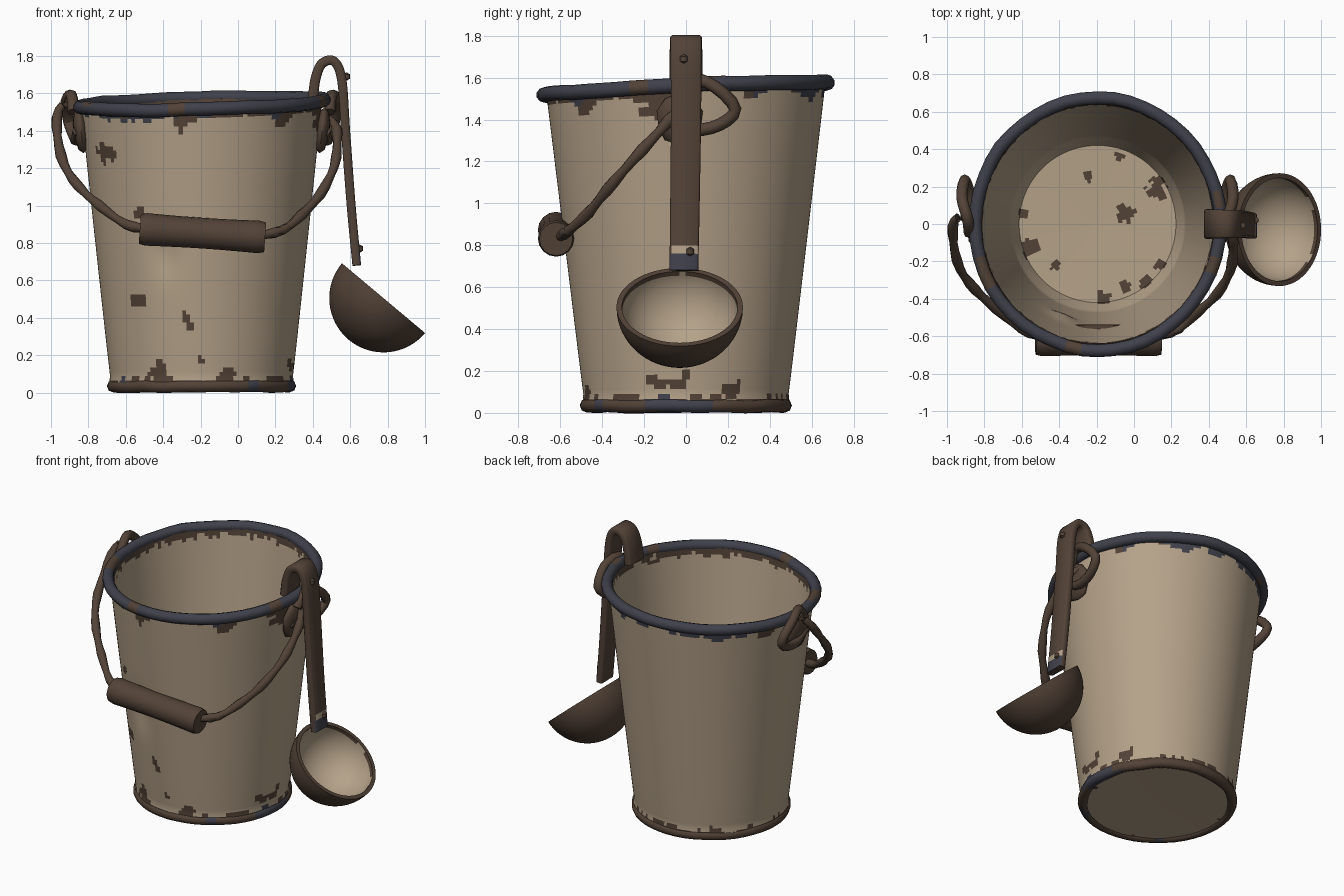
import bpy, bmesh
from math import sin, cos, pi, radians, hypot, exp
from mathutils import Vector, Matrix, noise

old = bpy.data.objects.get("Cube")
if old:
    bpy.data.objects.remove(old)


def material(name, rgb):
    m = bpy.data.materials.new(name)
    m.use_nodes = True
    m.diffuse_color = (*rgb, 1)
    bsdf = m.node_tree.nodes["Principled BSDF"]
    bsdf.inputs["Base Color"].default_value = (*rgb, 1)
    bsdf.inputs["Roughness"].default_value = 0.8
    return m


CREAM, RUST, BLUE = range(3)
MATS = [material("cream enamel", (0.46, 0.36, 0.25)),
        material("rusty brown", (0.085, 0.055, 0.038)),
        material("dark blue enamel", (0.05, 0.052, 0.07))]
CX = -0.195  # bucket axis


def rough(p, freq=9.0):
    return noise.noise(Vector(p) * freq)


def skin(name, rings, rule, closed=False, xf=None, angle=50):
    """Bridge a list of point rings into one solid, coloured by rule(centre, normal)."""
    bm = bmesh.new()
    vs = [[bm.verts.new(p) for p in ring] for ring in rings]
    count = len(vs[0])
    for i in range(len(vs) if closed else len(vs) - 1):
        a, b = vs[i], vs[(i + 1) % len(vs)]
        for j in range(count):
            k = (j + 1) % count
            bm.faces.new((a[j], a[k], b[k], b[j]))
    if not closed:
        bm.faces.new(vs[0])
        bm.faces.new(vs[-1])
    bmesh.ops.remove_doubles(bm, verts=bm.verts, dist=1e-5)
    bmesh.ops.recalc_face_normals(bm, faces=bm.faces)
    for f in bm.faces:
        f.material_index = rule(f.calc_center_median(), f.normal)
        f.smooth = True
    if xf:
        bm.transform(xf)
    me = bpy.data.meshes.new(name)
    bm.to_mesh(me)
    bm.free()
    for m in MATS:
        me.materials.append(m)
    me.set_sharp_from_angle(angle=radians(angle))
    ob = bpy.data.objects.new(name, me)
    bpy.context.collection.objects.link(ob)
    return ob


def lathe(name, profile, segs, step, rule, shape=lambda p: p, **kw):
    rows = [profile[0]]
    for (r0, z0), (r1, z1) in zip(profile, profile[1:]):
        n = max(1, round(hypot(r1 - r0, z1 - z0) / step))
        rows += [(r0 + (r1 - r0) * k / n, z0 + (z1 - z0) * k / n) for k in range(1, n + 1)]
    rings = [[shape(Vector((r * cos(2 * pi * j / segs), r * sin(2 * pi * j / segs), z)))
              for j in range(segs)] for r, z in rows if r > 0]
    return skin(name, rings, rule, **kw)


def smooth_path(pts, n=4):
    pts = [Vector(p) for p in pts]
    ext = [2 * pts[0] - pts[1]] + pts + [2 * pts[-1] - pts[-2]]
    out = []
    for a, b, c, d in zip(ext, ext[1:], ext[2:], ext[3:]):
        for k in range(n):
            t = k / n
            out.append(0.5 * (2 * b + (c - a) * t + (2 * a - 5 * b + 4 * c - d) * t ** 2
                              + (3 * b - a - 3 * c + d) * t ** 3))
    return out + [pts[-1]]


def sweep(name, path, section, up, rule=lambda c, n: RUST, closed=False, scale=lambda t: 1):
    rings, n = [], len(path)
    for i, p in enumerate(path):
        nxt = path[(i + 1) % n] if closed else path[min(i + 1, n - 1)]
        t = (nxt - path[i - 1 if closed else max(i - 1, 0)]).normalized()
        side = (up - t * up.dot(t)).normalized()
        other = t.cross(side)
        s = scale(i / (n - 1))
        rings.append([p + (side * u + other * v) * s for u, v in section])
    return skin(name, rings, rule, closed)


def circle(r, n=8):
    return [(r * cos(2 * pi * k / n), r * sin(2 * pi * k / n)) for k in range(n)]


def tilt(p):
    """Lean the mouth of the bucket and move the shape onto the bucket axis."""
    lift = p.z / 1.54 * (0.045 * p.y + 0.025 * p.x)
    return Vector((CX + p.x * (1 - 0.02 * p.z), p.y, p.z + lift))


# Bucket body: one thin-walled solid with a dent and chipped enamel
def body_shape(p):
    q = tilt(p)
    if p.y < 0 and p.z > 0.05:
        q.y += 0.025 * exp(-((q.x + 0.38) / 0.07) ** 2 - ((q.z - 0.74) / 0.13) ** 2)
    return q


FRONT = [(-0.71, 1.28, .05), (-0.3, 1.45, .05), (-0.53, .49, .045), (-0.28, .4, .02),
         (-0.25, .36, .02), (-0.2, .18, .02), (-0.53, .96, .03), (-0.42, .11, .05),
         (-0.04, .09, .04), (0.29, .14, .02)]
SIDE = [(-0.15, .15, .04), (0, .19, .02), (0.22, .09, .05), (-0.13, 1.47, .07)]
FLOOR = [(-0.05, .06, .05), (.12, .19, .05), (-.55, -.12, .05), (-.42, -.22, .03),
         (-.16, -.4, .04), (-.04, -.33, .04), (.07, -.31, .03), (.14, -.22, .03),
         (-.24, .25, .025), (-.08, .36, .03), (-.59, .05, .03)]


def spotted(spots, a, b, wobble):
    return any(hypot(a - u, b - v) < s * (1 + 0.9 * wobble) for u, v, s in spots)


def body_rule(c, n):
    w, w2 = rough(c, 22), rough(c, 6)
    r = hypot(c.x - CX, c.y)
    if n.z < -0.7:
        return RUST if r > 0.45 + 0.03 * w else CREAM
    top = c.z - 0.045 * c.y - 0.025 * (c.x - CX)
    if n.x * (c.x - CX) + n.y * c.y < 0 or n.z > 0.5:
        if c.z < 0.12:
            return RUST if spotted(FLOOR, c.x, c.y, w) else CREAM
        return RUST if top > 1.5 + 0.05 * w else CREAM
    if c.z < 0.065 + 0.04 * max(0, w2) + 0.04 * w:
        return BLUE if w2 < -0.35 else RUST
    if top > 1.49 - 0.08 * w2 + 0.03 * w:
        return BLUE if rough(c, 4) > 0 else RUST
    chips = spotted(FRONT, c.x, c.z, w) if c.y < 0 else False
    chips = chips or (c.x > 0 and spotted(SIDE, c.y, c.z, w))
    return RUST if chips else CREAM


lathe("bucket_body", [(.001, .02), (.47, .015), (.495, .04), (.49, .09), (.51, .25),
                      (.665, 1.54), (.64, 1.54), (.47, .22), (.42, .1), (.001, .09)],
      160, 0.022, body_rule, body_shape)


# Rolled rim and worn foot ring
def hoop(name, r, z, tube, sides, rule):
    path = []
    for k in range(48):
        a = 2 * pi * k / 48
        wob = 0.008 * rough((cos(a), sin(a), z), 3)
        path.append(tilt(Vector(((r + wob) * cos(a), (r + wob) * sin(a), z + wob))))
    sweep(name, path, circle(tube, sides), Vector((0, 0, 1)), rule, closed=True)


hoop("rolled_rim", .675, 1.545, .036, 10, lambda c, n: RUST if rough(c, 8) > .45 else BLUE)
hoop("foot_ring", .472, .035, .034, 8, lambda c, n: BLUE if rough(c, 5) < -.4 else RUST)

# Carrying wire: two arms meeting a wooden grip
Y, Z = Vector((0, 1, 0)), Vector((0, 0, 1))
X = Vector((1, 0, 0))
ARMS = {"right": [(-.89, .04, 1.55), (-.96, .02, 1.51), (-.965, -.1, 1.37), (-.93, -.24, 1.22),
                  (-.85, -.35, 1.1), (-.74, -.45, 1.0), (-.6, -.56, .9), (-.48, -.61, .875)],
        "left": [(.46, .02, 1.47), (.52, -.05, 1.43), (.53, -.13, 1.34), (.515, -.25, 1.21),
                 (.44, -.38, 1.06), (.34, -.47, .95), (.24, -.56, .87), (.1, -.61, .835)]}
for side, pts in ARMS.items():
    sweep(side + "_handle_wire", smooth_path(pts, 3), circle(.026), Vector((1, .3, .6)),
          scale=lambda t: 1 + 0.15 * sin(t * 37))
a, b = Vector((-.525, -.62, .875)), Vector((.145, -.62, .83))
sweep("handle_grip", [a.lerp(b, t / 20) for t in range(21)], circle(.088, 16), Y,
      scale=lambda t: (0.9 if t in (0, 1) else 1) - 0.07 * sin(pi * t))

# Ears: a bent loop and a backing boss on each side
EAR = [(.49, -.05, 1.5), (.5, .03, 1.59), (.53, .14, 1.555), (.515, .235, 1.45),
       (.49, .16, 1.375), (.475, .03, 1.35), (.465, -.09, 1.4)]
for side, flip in (("left", 1), ("right", -1)):
    def place(p):
        return Vector((CX + flip * (p[0] - CX), p[1], p[2]))
    sweep(side + "_ear_loop", smooth_path([place(p) for p in EAR], 3), circle(.03), X)
    boss = Matrix.Translation(place((.45, -.03, 1.4))) @ Matrix.Rotation(flip * .12, 4, "Y")
    lathe(side + "_ear_boss", [(.001, -.12), (.07, -.1), (.1, -.04), (.11, .04), (.07, .1),
                               (.001, .13)], 16, 1, lambda c, n: RUST,
          lambda p: Vector((p.x * .36, p.y, p.z)), xf=boss)

# Ladle: hooked flat strap
HOOK = [(.4, 0, 1.57), (.415, 0, 1.68), (.45, 0, 1.76), (.515, 0, 1.77), (.555, 0, 1.67),
        (.575, 0, 1.4), (.605, -.005, 1.0), (.635, -.01, .68)]
flat = [(su * u, sv * v) for su, sv, order in ((1, 1, 1), (-1, 1, -1), (-1, -1, 1), (1, -1, -1))
        for u, v in [(.08, .017), (.069, .027)][::order]]


def strap_rule(c, n):
    if c.z < 0.82 and n.x > 0.5:
        return BLUE if c.z < 0.75 else CREAM if c.y > -0.04 and c.z < 0.79 else RUST
    return RUST


sweep("ladle_strap", smooth_path(HOOK, 8), flat, Y, strap_rule, scale=lambda t: 1 - .14 * t)


# Ladle bowl: thick half sphere, cream inside
def bowl_rule(c, n):
    inside = c.length < 0.276
    return CREAM if inside and c.z < -0.02 + 0.02 * rough(c, 20) else RUST


outer = [(.29 * cos(k * pi / 32) + .0001, -.29 * sin(k * pi / 32)) for k in range(16, -1, -1)]
inner = [(.265 * cos(k * pi / 32) + .0001, -.265 * sin(k * pi / 32)) for k in range(17)]
lathe("ladle_bowl", outer + inner, 64, .03, bowl_rule, lambda p: Vector((p.x, p.y * 1.04, p.z)),
      xf=Matrix.Translation((.778, -.03, .505)) @ Matrix.Rotation(radians(40), 4, "Y"))

# Rivets on the strap
for name, spot in (("upper_rivet", (.58, -.01, 1.69)), ("lower_rivet", (.65, .02, .77))):
    lathe(name, [(.001, -.022), (.018, -.012), (.018, .012), (.001, .022)], 8, 1,
          lambda c, n: RUST, xf=Matrix.Translation(spot))
